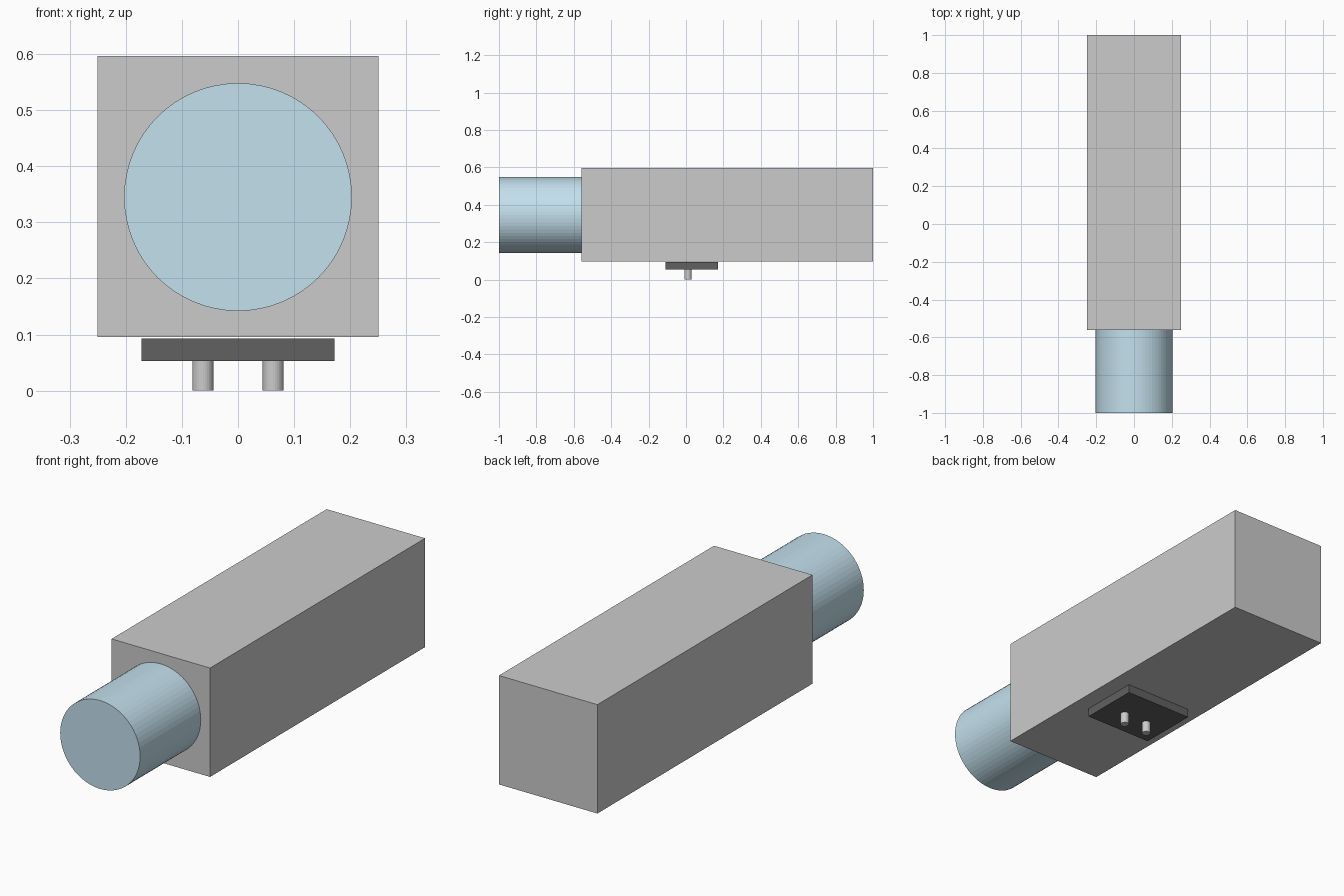
import bpy
from math import pi

if "Cube" in bpy.data.objects:
    bpy.data.objects.remove(bpy.data.objects["Cube"])


def paint(obj, name, rgb):
    mat = bpy.data.materials.new(name)
    mat.diffuse_color = (*rgb, 1)
    mat.use_nodes = True
    mat.node_tree.nodes["Principled BSDF"].inputs["Base Color"].default_value = mat.diffuse_color
    obj.data.materials.append(mat)


def box(name, lo, hi):
    centre = [(a + b) / 2 for a, b in zip(lo, hi)]
    bpy.ops.mesh.primitive_cube_add(size=1, location=centre)
    obj = bpy.context.object
    obj.name = name
    obj.scale = [b - a for a, b in zip(lo, hi)]
    bpy.ops.object.transform_apply(location=False, rotation=False, scale=True)
    return obj


def cylinder(name, radius, depth, location, sides, rotation=(0, 0, 0)):
    bpy.ops.mesh.primitive_cylinder_add(vertices=sides, radius=radius, depth=depth,
                                        location=location, rotation=rotation)
    obj = bpy.context.object
    obj.name = name
    return obj


# Camera housing
box("camera_body", (-0.25, -0.56, 0.096), (0.25, 1.0, 0.596))

# Lens barrel on the front face
lens = cylinder("lens_barrel", 0.203, 0.44, (0, -0.78, 0.345), 64, (pi / 2, 0, 0))
paint(lens, "lens_blue", (0.55, 0.75, 0.85))

# Mounting plate just under the housing
plate = box("mount_plate", (-0.172, -0.11, 0.053), (0.172, 0.17, 0.093))
paint(plate, "plate_dark", (0.12, 0.12, 0.12))

# Pair of mounting pins
for side, x in (("left", -0.0625), ("right", 0.0625)):
    cylinder(f"mount_pin_{side}", 0.0187, 0.053, (x, 0.01, 0.0265), 32)
